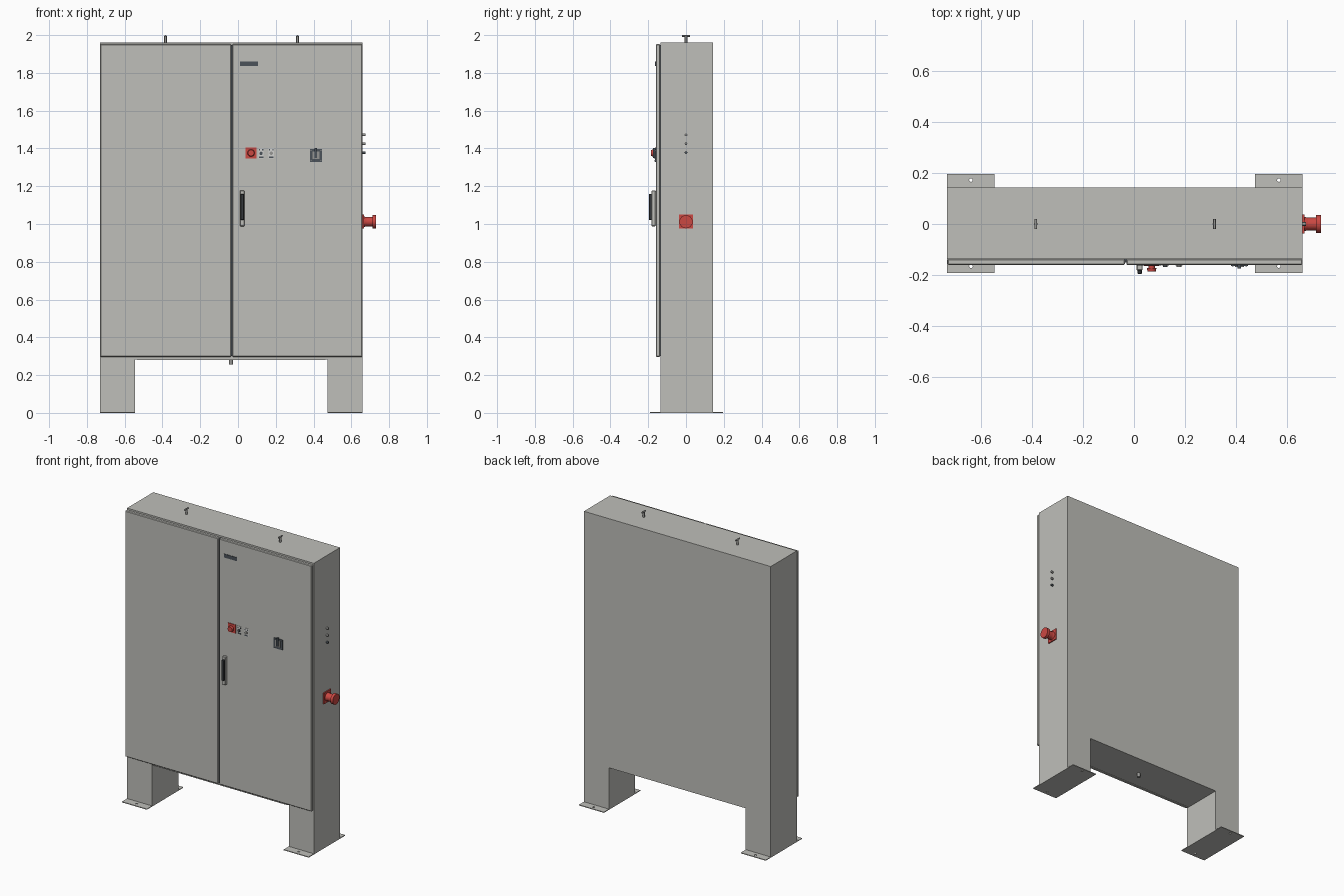
import bpy, bmesh
from mathutils import Matrix, Vector

if "Cube" in bpy.data.objects:
    bpy.data.objects.remove(bpy.data.objects["Cube"], do_unlink=True)


def material(name, r, g, b):
    m = bpy.data.materials.new(name)
    m.use_nodes = True
    m.diffuse_color = (r, g, b, 1)
    m.node_tree.nodes["Principled BSDF"].inputs["Base Color"].default_value = (r, g, b, 1)
    return m


GREY = material("cabinet grey", 0.52, 0.52, 0.49)
SLATE = material("slate", 0.07, 0.085, 0.1)
DARK = material("dark grip", 0.035, 0.04, 0.045)
RED = material("switch red", 0.6, 0.065, 0.055)
METAL = material("metal grey", 0.3, 0.3, 0.29)
WHITE = material("pale plate", 0.65, 0.65, 0.63)


def finish(name, bm, mat, smooth=False):
    bmesh.ops.recalc_face_normals(bm, faces=bm.faces)
    me = bpy.data.meshes.new(name)
    bm.to_mesh(me)
    bm.free()
    me.materials.append(mat)
    ob = bpy.data.objects.new(name, me)
    bpy.context.collection.objects.link(ob)
    if smooth:
        bpy.ops.object.select_all(action='DESELECT')
        ob.select_set(True)
        bpy.context.view_layer.objects.active = ob
        bpy.ops.object.shade_smooth_by_angle()
    return ob


def box(name, x, y, z, mat, bevel=0):
    """Box from (min, max) pairs."""
    bm = bmesh.new()
    bmesh.ops.create_cube(bm, size=1)
    for v in bm.verts:
        v.co = [lo + (c + 0.5) * (hi - lo) for c, (lo, hi) in zip(v.co, (x, y, z))]
    if bevel:
        bmesh.ops.bevel(bm, geom=bm.edges[:], offset=bevel, segments=1, affect='EDGES')
    return finish(name, bm, mat)


def rod(name, start, axis, radius, length, mat, end_radius=None, sides=24):
    """Cylinder or cone growing from start along axis."""
    bm = bmesh.new()
    axis = Vector(axis)
    turn = Vector((0, 0, 1)).rotation_difference(axis).to_matrix().to_4x4()
    place = Matrix.Translation(Vector(start) + axis * length / 2) @ turn
    bmesh.ops.create_cone(bm, cap_ends=True, segments=sides, radius1=radius,
                          radius2=radius if end_radius is None else end_radius,
                          depth=length, matrix=place)
    return finish(name, bm, mat, True)


L, R = -0.731, 0.66            # cabinet sides
FRONT, BACK = -0.136, 0.143    # cabinet depth
FACE = -0.16                   # door face
FLOOR, TOP = 0.283, 1.96
LEG = 0.186
OUT, UP, SIDE = (0, -1, 0), (0, 0, 1), (1, 0, 0)

# Cabinet shell with legs, one extruded arch profile
bm = bmesh.new()
outline = [(L, 0), (L + LEG, 0), (L + LEG, FLOOR), (R - LEG, FLOOR),
           (R - LEG, 0), (R, 0), (R, TOP), (L, TOP)]
face = bm.faces.new([bm.verts.new((x, FRONT, z)) for x, z in outline])
new = bmesh.ops.extrude_face_region(bm, geom=[face])["geom"]
bmesh.ops.translate(bm, vec=(0, BACK - FRONT, 0),
                    verts=[v for v in new if isinstance(v, bmesh.types.BMVert)])
finish("cabinet_shell", bm, GREY)

# Foot plates with bolt holes
for name, x0 in (("right", L), ("left", R - LEG)):
    plate = box(name + "_foot_plate", (x0, x0 + LEG), (-0.191, 0.196), (0, 0.005), GREY)
    for y in (-0.165, 0.172):
        cutter = rod("hole_cutter", (x0 + LEG / 2, y, -0.02), UP, 0.007, 0.05, GREY)
        cutter.hide_render = True
        mod = plate.modifiers.new("bolt_hole", 'BOOLEAN')
        mod.operation = 'DIFFERENCE'
        mod.object = cutter
        bpy.context.view_layer.objects.active = plate
        bpy.ops.object.modifier_apply(modifier=mod.name)
        bpy.data.objects.remove(cutter, do_unlink=True)

# Double doors over a dark seam
SPLIT = -0.033
box("right_door", (L + 0.001, SPLIT - 0.003), (FACE, FRONT - 0.001), (0.297, 1.952), GREY, 0.004)
box("left_door", (SPLIT + 0.003, R - 0.001), (FACE, FRONT - 0.001), (0.297, 1.952), GREY, 0.004)
box("door_seam", (SPLIT - 0.006, SPLIT + 0.006), (FRONT - 0.014, FRONT), (0.302, 1.947), SLATE)

# Floor lip and drain
box("floor_lip", (L + LEG + 0.01, R - LEG - 0.01), (FRONT, FRONT + 0.015),
    (FLOOR - 0.004, FLOOR), GREY)
rod("drain", (-0.037, 0, FLOOR), (0, 0, -1), 0.011, 0.026, METAL)

# Lifting bolts
for name, x in (("right", -0.384), ("left", 0.315)):
    rod(name + "_lifting_stem", (x, 0, TOP), UP, 0.007, 0.036, METAL)
    rod(name + "_lifting_bar", (x, -0.02, 1.995), (0, 1, 0), 0.005, 0.04, METAL, sides=16)

# Name plate
box("name_plate", (0.01, 0.105), (FACE - 0.003, FACE), (1.836, 1.86), SLATE)

# Emergency button on the door
box("stop_plate", (0.04, 0.098), (FACE - 0.004, FACE), (1.347, 1.405), RED)
rod("stop_stem", (0.069, FACE, 1.376), OUT, 0.013, 0.014, RED)
rod("stop_button", (0.069, FACE - 0.012, 1.376), OUT, 0.019, 0.014, RED, 0.016)

# Two small selector switches
for i, x in enumerate((0.122, 0.176)):
    name = f"selector_{i + 1}"
    box(name + "_plate", (x - 0.014, x + 0.014), (FACE - 0.002, FACE), (1.348, 1.402), WHITE)
    box(name + "_label", (x - 0.012, x + 0.012), (FACE - 0.003, FACE), (1.35, 1.358), SLATE)
    for s in (-1, 1):
        box(name + "_mark", (x + s * 0.009 - 0.003, x + s * 0.009 + 0.003),
            (FACE - 0.003, FACE), (1.388, 1.396), SLATE)
    rod(name + "_knob", (x, FACE, 1.374), OUT, 0.009, 0.009, (SLATE, METAL)[i])

# Service port
box("port_frame", (0.38, 0.446), (FACE - 0.005, FACE), (1.328, 1.396), SLATE)
box("port_cover", (0.395, 0.431), (FACE - 0.008, FACE), (1.343, 1.385), METAL)
box("port_latch", (0.405, 0.419), (FACE - 0.015, FACE), (1.35, 1.403), SLATE)
for x in (0.387, 0.439):
    for z in (1.335, 1.389):
        rod("port_screw", (x, FACE, z), OUT, 0.003, 0.007, METAL, sides=12)

# Door handle
box("handle_base", (0.01, 0.034), (FACE - 0.022, FACE), (0.988, 1.178), GREY, 0.003)
box("handle_grip", (0.013, 0.031), (FACE - 0.036, FACE - 0.015), (1.02, 1.16), DARK, 0.003)

# Main red switch on the left side
box("side_switch_plate", (R, R + 0.007), (-0.037, 0.037), (0.975, 1.05), RED)
rod("side_switch_collar", (R, 0, 1.012), SIDE, 0.029, 0.02, RED, 0.025)
rod("side_switch_body", (R + 0.02, 0, 1.012), SIDE, 0.025, 0.034, RED)
rod("side_switch_head", (R + 0.052, 0, 1.012), SIDE, 0.035, 0.019, RED)

# Indicator lamps on the left side
for i, z in enumerate((1.378, 1.425, 1.472)):
    rod(f"side_lamp_{i + 1}", (R, 0, z), SIDE, 0.007, 0.014, SLATE if i == 0 else METAL)
